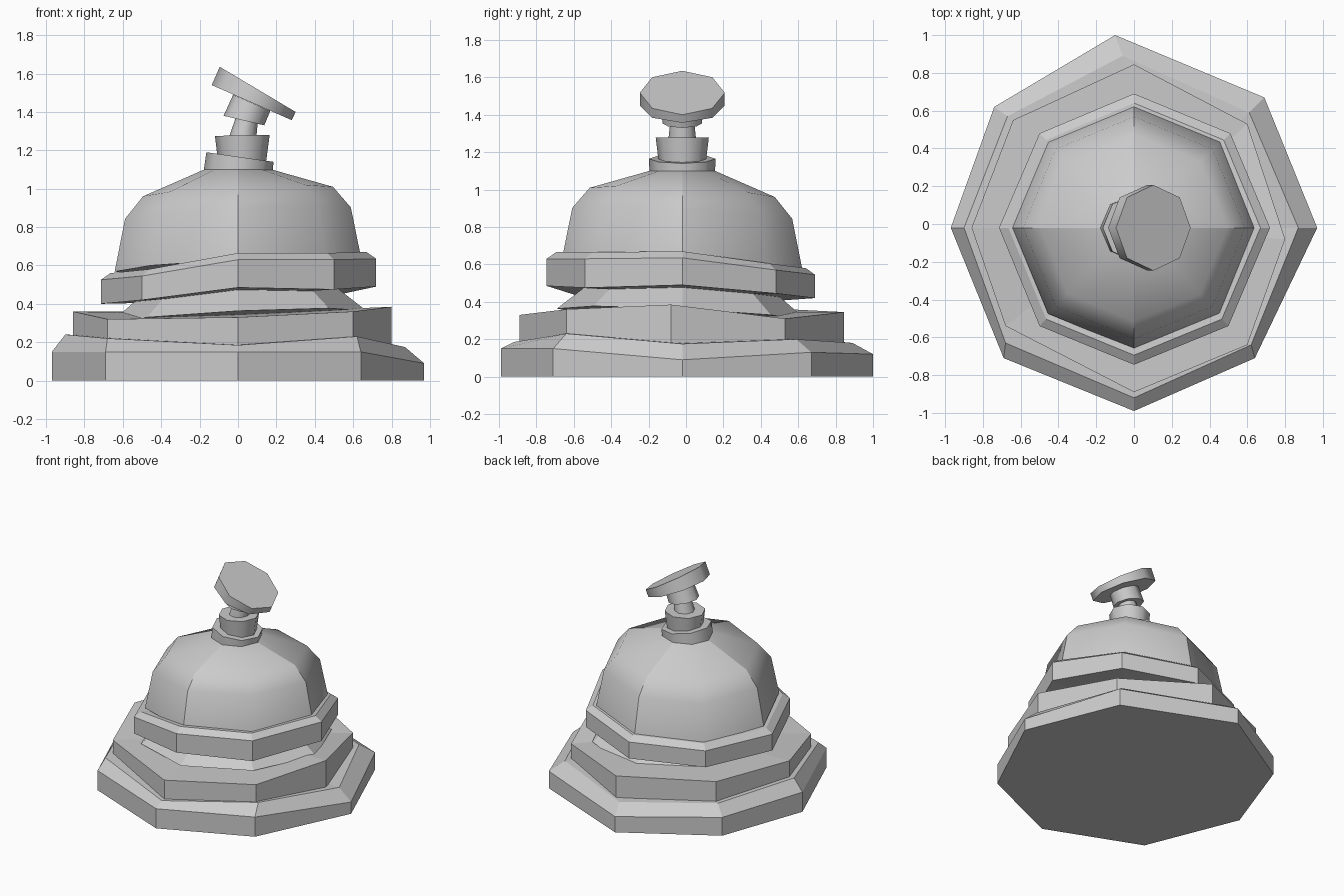
import bpy, bmesh, math
from mathutils import Vector

cube = bpy.data.objects.get("Cube")
if cube:
    bpy.data.objects.remove(cube, do_unlink=True)

# Single metal colour
COLOUR = (0.6, 0.6, 0.6, 1.0)
metal = bpy.data.materials.new("plain grey")
metal.use_nodes = True
metal.diffuse_color = COLOUR
metal.node_tree.nodes["Principled BSDF"].inputs["Base Color"].default_value = COLOUR

SIDES = 8
MID_Y = -0.02


def loft(name, rings, smooth=False, seam_step=0):
    """Skin a stack of eight-point rings and close both ends with fans."""
    bm = bmesh.new()
    layers = [[bm.verts.new(p) for p in ring] for ring in rings]
    for low, high in zip(layers, layers[1:]):
        for i in range(SIDES):
            j = (i + 1) % SIDES
            face = bm.faces.new((low[i], low[j], high[j], high[i]))
            face.smooth = smooth
            # Hard seams run up every few corners
            if seam_step and i % seam_step == 0:
                bm.edges.get((low[i], high[i])).smooth = False
    for layer in (layers[0], layers[-1]):
        hub = bm.verts.new(sum((v.co for v in layer), Vector()) / SIDES)
        for i in range(SIDES):
            j = (i + 1) % SIDES
            bm.faces.new((layer[i], layer[j], hub))
            bm.edges.get((layer[i], layer[j])).smooth = False
    bmesh.ops.recalc_face_normals(bm, faces=bm.faces)
    mesh = bpy.data.meshes.new(name)
    bm.to_mesh(mesh)
    bm.free()
    mesh.materials.append(metal)
    obj = bpy.data.objects.new(name, mesh)
    bpy.context.collection.objects.link(obj)
    return obj


def tilted_ring(radius, height, lean_x=0.05, lean_y=-0.05):
    """Regular ring lying on a slightly leaning plane."""
    points = []
    for i in range(SIDES):
        a = math.tau * i / SIDES
        x, y = radius * math.cos(a), radius * math.sin(a)
        points.append((x, y + MID_Y, height + lean_x * x + lean_y * y))
    return points


def span_ring(left, right, depth):
    """Ring stretched between a left and a right (x, z) point."""
    left, right = Vector((left[0], MID_Y, left[1])), Vector((right[0], MID_Y, right[1]))
    middle, half = (left + right) / 2, (right - left) / 2
    return [middle + half * math.cos(math.tau * i / SIDES)
            + Vector((0, depth, 0)) * math.sin(math.tau * i / SIDES)
            for i in range(SIDES)]


def at_height(ring, z):
    return [(p[0], p[1], z) for p in ring]


def shrink(ring, factor, rise):
    return [(p[0] * factor, (p[1] - MID_Y) * factor + MID_Y, p[2] + rise) for p in ring]


# Foot: uneven octagon with a sloped shoulder (corners run from front to left to back)
foot_edge = [(0, -0.99, 0.15), (0.64, -0.71, 0.15), (0.97, -0.02, 0.09), (0.69, 0.67, 0.13),
             (-0.1, 1.0, 0.12), (-0.74, 0.62, 0.14), (-0.97, -0.02, 0.15), (-0.69, -0.71, 0.15)]
foot_shoulder = [(0, -0.92, 0.185), (0.62, -0.64, 0.23), (0.87, -0.02, 0.175), (0.61, 0.59, 0.2),
                 (-0.06, 0.89, 0.18), (-0.67, 0.57, 0.21), (-0.9, -0.02, 0.24), (-0.68, -0.63, 0.22)]
loft("foot", [at_height(foot_edge, 0), foot_edge, foot_shoulder])

# Step above the foot
step_top = [(0, -0.89, 0.33), (0.6, -0.64, 0.36), (0.8, -0.08, 0.385), (0.6, 0.53, 0.31),
            (0, 0.845, 0.345), (-0.64, 0.55, 0.36), (-0.86, -0.02, 0.36), (-0.68, -0.54, 0.32)]
loft("step", [at_height(step_top, 0.12), step_top])

# Sloping neck between step and rim
loft("neck", [tilted_ring(0.67, 0.33), tilted_ring(0.44, 0.52)])

# Leaning rim with a narrow bevel
rim_top = [(0, -0.745, 0.63), (0.5, -0.54, 0.63), (0.72, -0.02, 0.635), (0.51, 0.48, 0.57),
           (0, 0.69, 0.545), (-0.5, 0.48, 0.53), (-0.715, -0.02, 0.525), (-0.5, -0.54, 0.545)]
rim_bottom = shrink(rim_top, 1.0, -0.125)
rim_bottom[0] = (0, -0.745, 0.485)
rim_bottom[1] = (0.5, -0.54, 0.475)
rim_bottom[2] = (0.72, -0.02, 0.49)
loft("rim", [rim_bottom, rim_top, shrink(rim_top, 0.93, 0.035)])

# Domed bell with four hard seams
loft("bell", [tilted_ring(0.643, 0.6), tilted_ring(0.588, 0.873), tilted_ring(0.495, 0.985),
              tilted_ring(0.175, 1.1, 0, 0)], smooth=True, seam_step=2)

# Stacked plunger parts, each leaning a little more
loft("lower_collar", [span_ring((-0.18, 1.085), (0.18, 1.08), 0.175),
                      span_ring((-0.165, 1.19), (0.185, 1.14), 0.178)], smooth=True)
loft("upper_collar", [span_ring((-0.105, 1.15), (0.145, 1.13), 0.125),
                      span_ring((-0.12, 1.275), (0.165, 1.28), 0.142)], smooth=True)
loft("stem", [span_ring((-0.05, 1.26), (0.095, 1.26), 0.075),
              span_ring((-0.005, 1.39), (0.105, 1.37), 0.062)], smooth=True)
loft("button_socket", [span_ring((-0.075, 1.38), (0.137, 1.33), 0.107),
                       span_ring((-0.025, 1.49), (0.168, 1.405), 0.1)], smooth=True)
loft("button", [span_ring((-0.137, 1.54), (0.28, 1.357), 0.227),
                span_ring((-0.095, 1.635), (0.3, 1.4), 0.227)], smooth=True)
